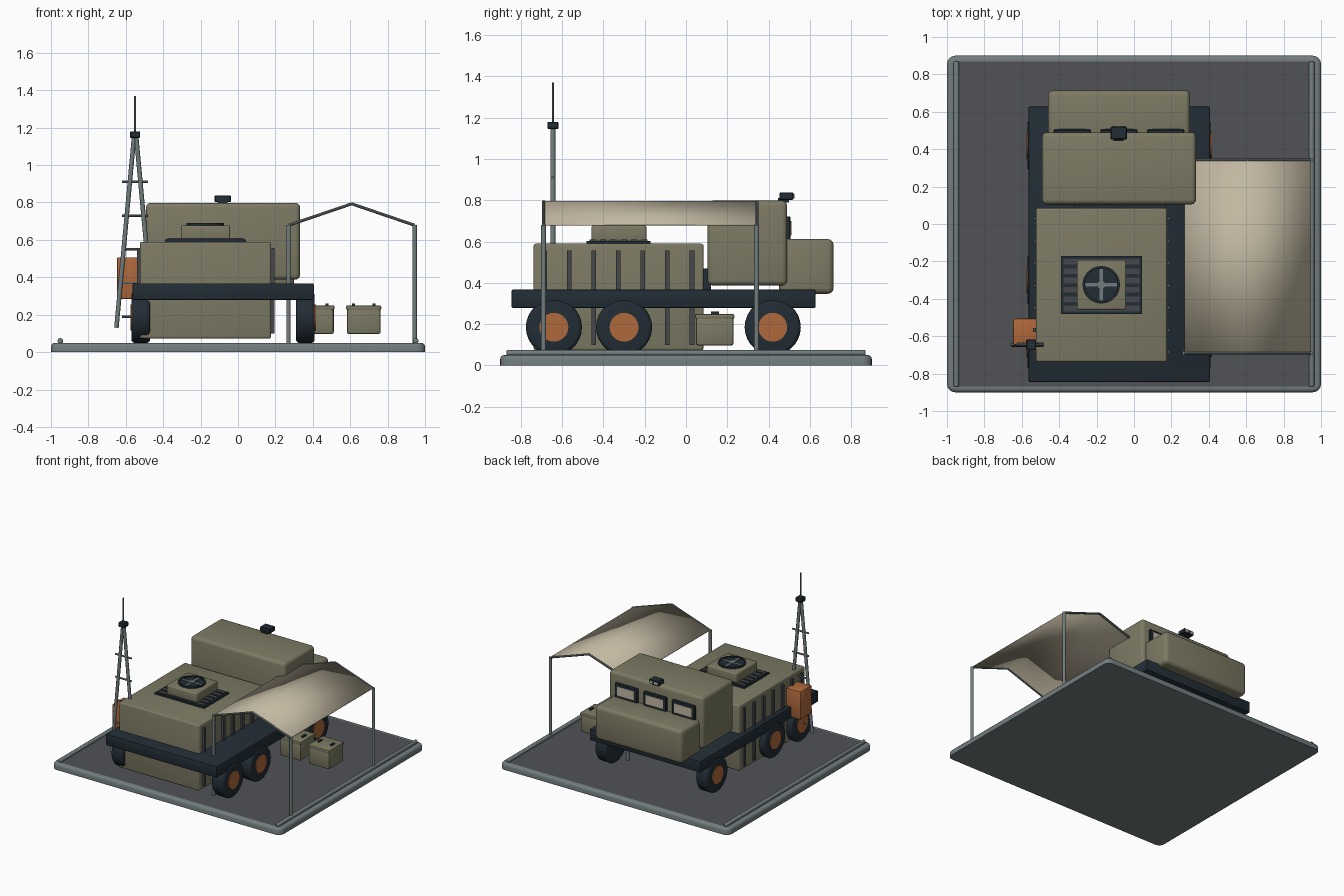
import bpy, bmesh, math
from mathutils import Matrix, Vector

cube = bpy.data.objects.get("Cube")
if cube:
    bpy.data.objects.remove(cube, do_unlink=True)


def material(name, r, g, b):
    m = bpy.data.materials.new(name)
    m.use_nodes = True
    m.diffuse_color = (r, g, b, 1)
    m.node_tree.nodes["Principled BSDF"].inputs["Base Color"].default_value = (r, g, b, 1)
    return m


OLIVE = material("olive", 0.205, 0.197, 0.127)
NAVY = material("dark navy", 0.016, 0.026, 0.036)
ORANGE = material("orange", 0.43, 0.14, 0.045)
TAN = material("canvas tan", 0.54, 0.48, 0.36)
DECK = material("deck grey", 0.083, 0.085, 0.092)
STEEL = material("steel", 0.17, 0.205, 0.21)
RIB = material("rib grey", 0.06, 0.064, 0.07)


def finish(name, bm, *mats):
    bmesh.ops.recalc_face_normals(bm, faces=bm.faces)
    mesh = bpy.data.meshes.new(name)
    bm.to_mesh(mesh)
    bm.free()
    for m in mats:
        mesh.materials.append(m)
    mesh.shade_smooth()
    mesh.set_sharp_from_angle(angle=math.radians(35))
    ob = bpy.data.objects.new(name, mesh)
    bpy.context.collection.objects.link(ob)
    return ob


def box(name, x, y, z, mat, bevel=0.0, segments=3):
    """Box from (min, max) ranges with rounded edges."""
    bm = bmesh.new()
    bmesh.ops.create_cube(bm, size=1)
    for v in bm.verts:
        v.co = [r[0] if c < 0 else r[1] for c, r in zip(v.co, (x, y, z))]
    if bevel:
        bmesh.ops.bevel(bm, geom=bm.edges[:], offset=bevel, segments=segments,
                        profile=0.5, affect='EDGES')
    return finish(name, bm, mat)


def rod(name, a, b, radius, mat, sides=12, bevel=0.0):
    """Cylinder from point a to point b."""
    a, b = Vector(a), Vector(b)
    place = Matrix.Translation((a + b) / 2) @ (b - a).to_track_quat('Z', 'Y').to_matrix().to_4x4()
    bm = bmesh.new()
    bmesh.ops.create_cone(bm, cap_ends=True, segments=sides, radius1=radius,
                          radius2=radius, depth=(b - a).length)
    if bevel:
        rims = [e for e in bm.edges if abs(e.verts[0].co.z - e.verts[1].co.z) < 1e-5]
        bmesh.ops.bevel(bm, geom=rims, offset=bevel, segments=3, profile=0.5, affect='EDGES')
    bm.transform(place)
    return finish(name, bm, mat)


# Ground pad: rounded corners, chamfered top edge, inset deck surface
bm = bmesh.new()
bmesh.ops.create_cube(bm, size=1)
bm.transform(Matrix.Translation((0, 0, 0.025)) @ Matrix.Diagonal((2, 1.8, 0.05, 1)))
uprights = [e for e in bm.edges if abs(e.verts[0].co.z - e.verts[1].co.z) > 0.01]
bmesh.ops.bevel(bm, geom=uprights, offset=0.045, segments=5, profile=0.5, affect='EDGES')
rim = [e for e in bm.edges if all(v.co.z > 0.04 for v in e.verts)]
bmesh.ops.bevel(bm, geom=rim, offset=0.02, segments=3, profile=0.5, affect='EDGES')
bm.normal_update()
top = max((f for f in bm.faces if f.normal.z > 0.9), key=lambda f: f.calc_area())
bmesh.ops.inset_individual(bm, faces=[top], thickness=0.012)
top.material_index = 1
finish("ground_pad", bm, STEEL, DECK)
for side in (-1, 1):
    rod("pad_rail", (side * 0.95, -0.87, 0.06), (side * 0.95, 0.87, 0.06), 0.015, STEEL, 12, 0.008)

# Chassis and wheels
box("chassis", (-0.565, 0.405), (-0.845, 0.628), (0.278, 0.368), NAVY, 0.008, 2)
for y in (-0.64, -0.30, 0.42):
    for x, out in ((-0.52, -1), (0.36, 1)):
        rod("tyre", (x - 0.05, y, 0.185), (x + 0.05, y, 0.185), 0.136, NAVY, 28, 0.018)
        rod("wheel_hub", (x, y, 0.185), (x + out * 0.056, y, 0.185), 0.07, ORANGE, 24)

# Equipment container with side ribs
box("container", (-0.525, 0.177), (-0.738, 0.085), (0.072, 0.59), OLIVE, 0.012)
for i in range(7):
    y = -0.685 + i * 0.119
    for x in (-0.525, 0.18):
        box("container_rib", (x - 0.014, x + 0.014), (y - 0.011, y + 0.011), (0.1, 0.557), RIB)
box("coupling", (-0.32, 0.17), (0.07, 0.12), (0.36, 0.47), NAVY)

# Roof vent: tray, slats, housing and fan
box("vent_tray", (-0.39, 0.042), (-0.482, -0.172), (0.585, 0.602), NAVY)
for i in range(6):
    y = -0.452 + i * 0.05
    box("vent_slat", (-0.378, 0.03), (y - 0.015, y + 0.015), (0.6, 0.609), RIB)
box("fan_housing", (-0.305, -0.042), (-0.458, -0.192), (0.6, 0.678), OLIVE, 0.01)
FX, FY = -0.175, -0.325
rod("fan_well", (FX, FY, 0.67), (FX, FY, 0.681), 0.092, NAVY, 32)
profile = [(0.088, 0.676), (0.088, 0.69), (0.1, 0.69), (0.1, 0.676)]
bm = bmesh.new()
loop = [bm.verts.new((r, 0, z)) for r, z in profile]
edges = [bm.edges.new((loop[i], loop[(i + 1) % 4])) for i in range(4)]
bmesh.ops.spin(bm, geom=loop + edges, axis=(0, 0, 1), cent=(0, 0, 0),
               angle=math.tau, steps=32, use_merge=True)
bmesh.ops.translate(bm, verts=bm.verts, vec=(FX, FY, 0))
finish("fan_ring", bm, NAVY)
box("fan_blade_pair", (FX - 0.085, FX + 0.085), (FY - 0.01, FY + 0.01), (0.68, 0.686), STEEL)
box("fan_blade_pair", (FX - 0.01, FX + 0.01), (FY - 0.085, FY + 0.085), (0.68, 0.686), STEEL)
rod("fan_hub", (FX, FY, 0.678), (FX, FY, 0.69), 0.024, STEEL, 16)

# Cab, bonnet and windows
box("cab", (-0.492, 0.332), (0.105, 0.49), (0.387, 0.798), OLIVE, 0.025)
box("bonnet", (-0.46, 0.3), (0.45, 0.715), (0.347, 0.612), OLIVE, 0.028)
for x in (-0.33, -0.08, 0.17):
    box("window_frame", (x - 0.1, x + 0.1), (0.48, 0.507), (0.605, 0.722), NAVY, 0.006, 1)
    box("window_glass", (x - 0.075, x + 0.075), (0.5, 0.511), (0.63, 0.7), TAN)

# Roof lamp
box("lamp_mount", (-0.11, -0.055), (0.445, 0.5), (0.79, 0.81), NAVY)
box("lamp_body", (-0.125, -0.038), (0.452, 0.52), (0.802, 0.838), NAVY, 0.004, 1)
for x in (-0.103, -0.06):
    box("lamp_lens", (x - 0.014, x + 0.014), (0.515, 0.525), (0.808, 0.83), TAN)

# Canopy: cloth, posts and gable rafters
EAVES, RIDGE = (0.27, 0.945), 0.608
Y0, Y1 = -0.69, 0.342
bm = bmesh.new()
rows = [[bm.verts.new((x, y, z)) for x, z in ((EAVES[0], 0.683), (RIDGE, 0.797), (EAVES[1], 0.683))]
        for y in (Y0, Y1)]
for i in range(2):
    bm.faces.new((rows[0][i], rows[0][i + 1], rows[1][i + 1], rows[1][i]))
cloth = finish("canopy_cloth", bm, TAN)
solid = cloth.modifiers.new("thickness", 'SOLIDIFY')
solid.thickness = 0.006
solid.offset = -1
for y in (Y0, Y1):
    for x in EAVES:
        rod("canopy_post", (x, y, 0.05), (x, y, 0.68), 0.012, STEEL)
        rod("canopy_rafter", (x, y, 0.678), (RIDGE, y, 0.793), 0.008, STEEL, 8)

# Storage crates
for x in (0.422, 0.672):
    box("crate", (x - 0.09, x + 0.09), (0.048, 0.23), (0.097, 0.24), OLIVE, 0.01, 2)
    box("crate_lid", (x - 0.094, x + 0.094), (0.044, 0.234), (0.225, 0.25), OLIVE, 0.008, 2)
    for dx in (-0.055, 0.055):
        box("crate_latch", (x + dx - 0.008, x + dx + 0.008), (0.12, 0.16), (0.245, 0.26), NAVY)

# Radio mast
MX, MY = -0.55, -0.645
for side in (-1, 1):
    rod("mast_leg", (MX + side * 0.1, MY, 0.13), (MX + side * 0.006, MY, 1.15), 0.012, STEEL)
for i in range(5):
    z = 0.19 + i * 0.18
    rod("mast_rung", (MX - 0.07, MY, z), (MX + 0.07, MY, z), 0.007, STEEL, 8)
box("mast_head", (MX - 0.027, MX + 0.027), (MY - 0.027, MY + 0.027), (1.145, 1.18), NAVY, 0.004, 1)
rod("mast_whip", (MX, MY, 1.17), (MX, MY, 1.37), 0.005, STEEL, 8)

# Side supply box
box("supply_box", (-0.647, -0.52), (-0.647, -0.505), (0.285, 0.507), ORANGE, 0.008, 2)
